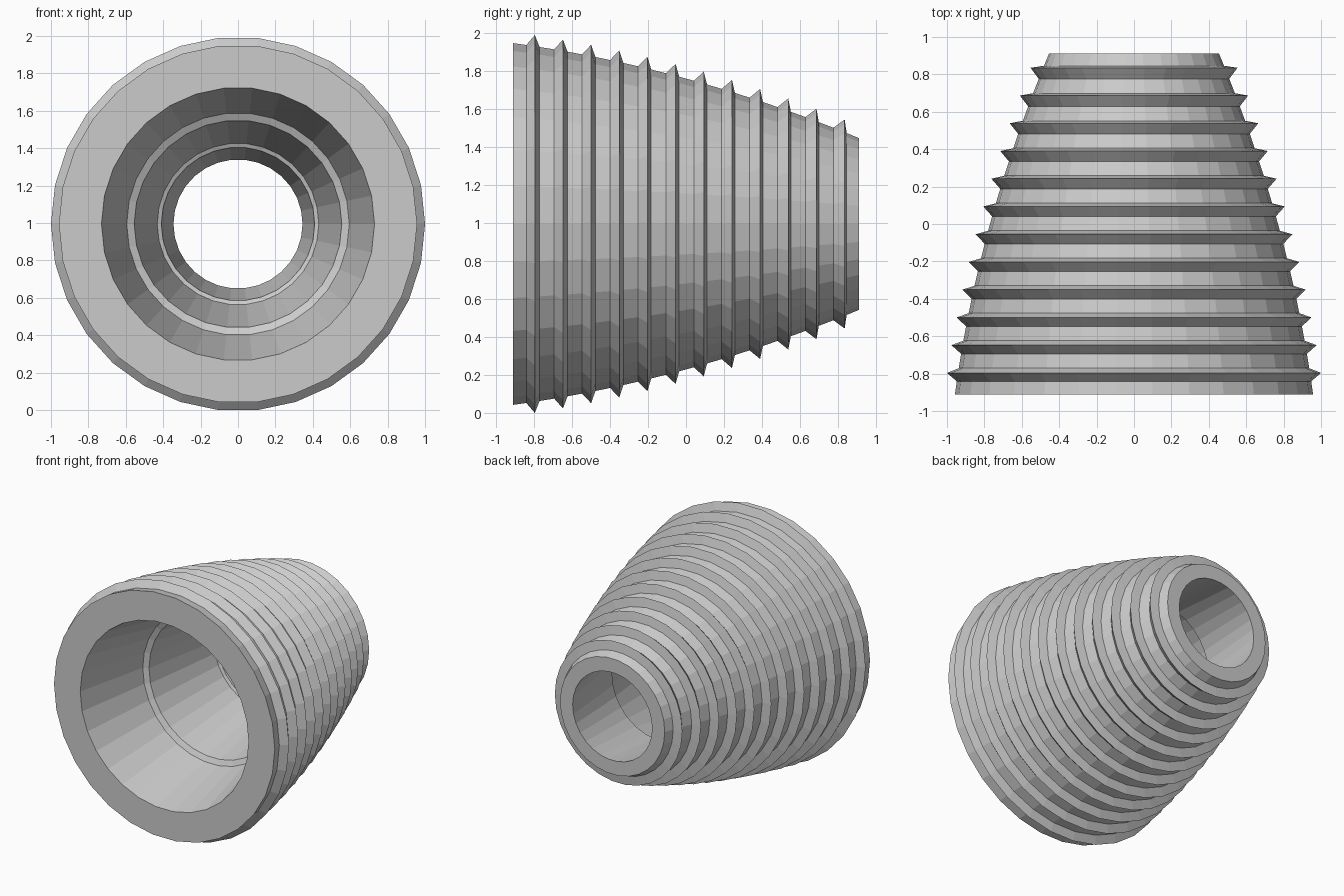
import bpy, bmesh, math

if "Cube" in bpy.data.objects:
    bpy.data.objects.remove(bpy.data.objects["Cube"])

SIDES = 30
HALF = 0.912
CENTRE_Z = math.cos(math.pi / SIDES)


def base_radius(y):
    return 0.77 - 0.276 * y - 0.077 * y * y


def slope(y):
    return -0.276 - 0.154 * y


# Outer profile: bulging taper with twelve sharp ridges standing square to it
profile = [(-HALF, base_radius(-HALF))]
for i in range(12):
    c = -0.805 + i * 0.147
    profile.append((c - 0.036, base_radius(c - 0.036)))
    profile.append((c - 0.058 * slope(c), base_radius(c) + 0.058))
    profile.append((c + 0.034, base_radius(c + 0.034)))
profile.append((HALF, base_radius(HALF)))

# Inner bore: three tapering sections with small steps, back to front
profile += [(HALF, 0.345), (0.33, 0.41), (0.32, 0.432),
            (-0.31, 0.555), (-0.33, 0.595), (-HALF, 0.73)]

# Revolve the closed profile round the front-to-back axis
bm = bmesh.new()
rings = []
for k in range(SIDES):
    a = 2 * math.pi * k / SIDES
    rings.append([bm.verts.new((r * math.cos(a), y, CENTRE_Z + r * math.sin(a)))
                  for y, r in profile])
n = len(profile)
for k in range(SIDES):
    a, b = rings[k], rings[(k + 1) % SIDES]
    for j in range(n):
        m = (j + 1) % n
        bm.faces.new((a[j], a[m], b[m], b[j]))
bmesh.ops.recalc_face_normals(bm, faces=bm.faces)

mesh = bpy.data.meshes.new("ridged_tapered_sleeve")
bm.to_mesh(mesh)
bm.free()

# Single light grey colour
grey = bpy.data.materials.new("light grey")
grey.diffuse_color = (0.6, 0.6, 0.6, 1)
grey.use_nodes = True
grey.node_tree.nodes["Principled BSDF"].inputs["Base Color"].default_value = grey.diffuse_color
mesh.materials.append(grey)

sleeve = bpy.data.objects.new("ridged_tapered_sleeve", mesh)
bpy.context.collection.objects.link(sleeve)
